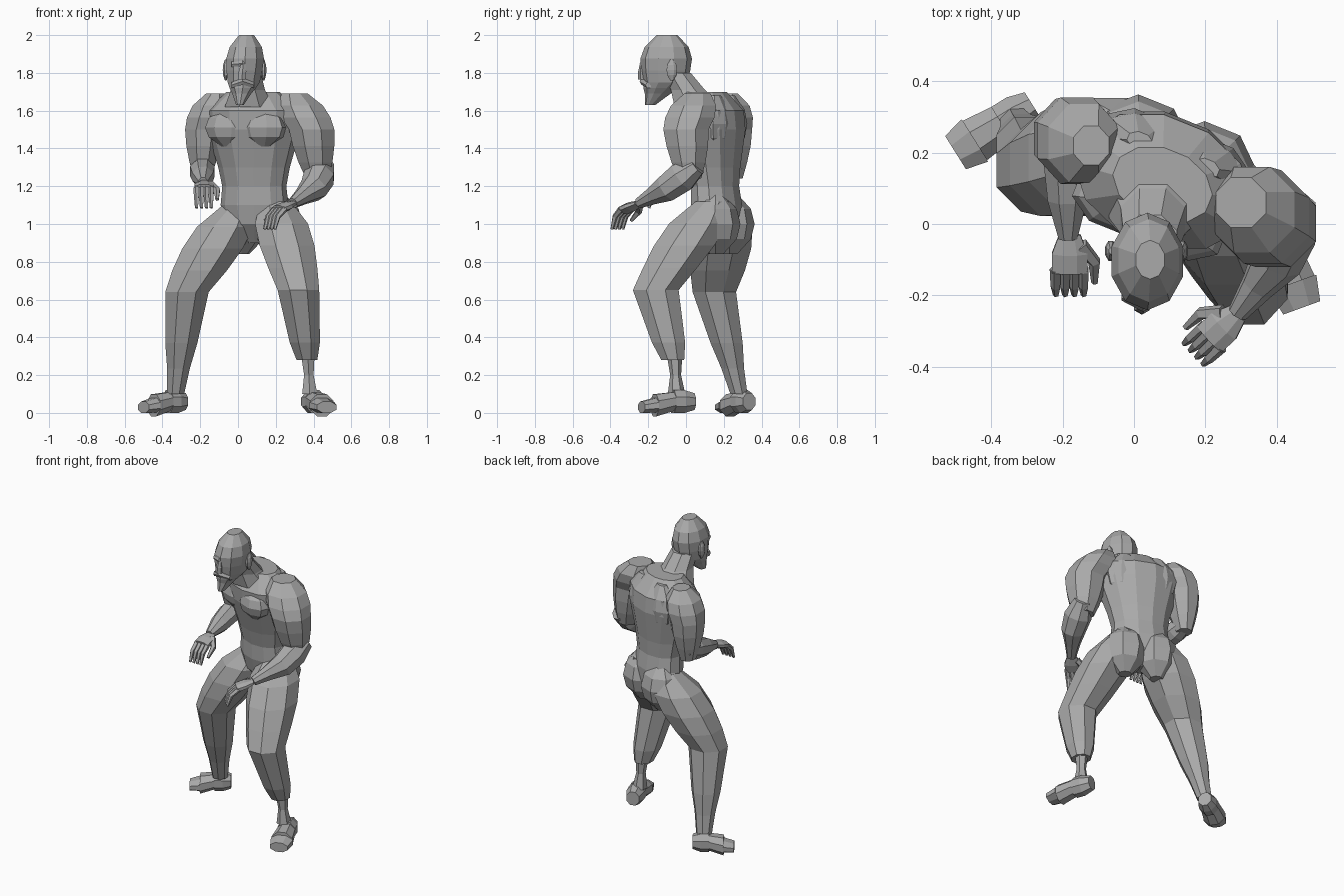
import bpy, bmesh
from math import sin, cos, pi, radians
from mathutils import Vector

cube = bpy.data.objects.get("Cube")
if cube:
    bpy.data.objects.remove(cube, do_unlink=True)

UP = Vector((0, 0, 1))
ACROSS = Vector((1, 0, 0))
TWIST = radians(22)  # the trunk turns toward its right
TURNED = Vector((cos(TWIST), -sin(TWIST), 0))
FORWARD = TURNED.cross(UP)

clay = bpy.data.materials.new("clay grey")
clay.use_nodes = True
clay.diffuse_color = (.4, .4, .4, 1)
clay.node_tree.nodes["Principled BSDF"].inputs["Base Color"].default_value = clay.diffuse_color


def point_along(joints, fraction):
    """Point on the polyline through the joints, each bone taking an equal share."""
    bones = len(joints) - 1
    bone = min(int(fraction * bones), bones - 1)
    return joints[bone].lerp(joints[bone + 1], fraction * bones - bone)


def make_ring(bm, centre, normal, side, width, depth, sides):
    u = (side - normal * side.dot(normal)).normalized()
    v = normal.cross(u)
    grow = 1 / cos(pi / sides)
    angles = [(k + .5) * 2 * pi / sides for k in range(sides)]
    return [bm.verts.new(centre + grow * (u * width * cos(a) + v * depth * sin(a))) for a in angles]


def limb(name, joints, girths, squash=1, sides=8, side=ACROSS, normal=UP):
    """Skin evenly spaced rings along the joints; normal=None makes them follow the path."""
    joints = [Vector(joint) for joint in joints]
    last = len(girths) - 1
    centres = [point_along(joints, i / last) for i in range(last + 1)]
    bm = bmesh.new()
    rings = []
    for i, girth in enumerate(girths):
        facing = normal or (centres[min(i + 1, last)] - centres[max(i - 1, 0)]).normalized()
        rings.append(make_ring(bm, centres[i], facing, side, girth, girth * squash, sides))
    for lower, upper in zip(rings, rings[1:]):
        for k in range(sides):
            n = (k + 1) % sides
            bm.faces.new((lower[k], lower[n], upper[n], upper[k]))
    bm.faces.new(rings[0])
    bm.faces.new(rings[-1])
    bmesh.ops.recalc_face_normals(bm, faces=bm.faces)
    mesh = bpy.data.meshes.new(name)
    bm.to_mesh(mesh)
    bm.free()
    mesh.materials.append(clay)
    part = bpy.data.objects.new(name, mesh)
    bpy.context.collection.objects.link(part)


def blob(name, centre, width, depth, height, side=ACROSS):
    """Faceted muscle or ear: a spindle with evenly spaced rings."""
    centre = Vector(centre)
    girths = [width * f for f in (.3, .85, 1, .85, .3)]
    limb(name, [centre - UP * height, centre + UP * height], girths, depth / width, side=side)


def foot(name, heel, toe):
    """Wedge with a flat sole, tallest under the ankle."""
    heel, toe = Vector(heel), Vector(toe)
    heading = (toe - heel).normalized()
    bm_side = heading.cross(UP)
    heel_top, ankle, instep = heel + UP * .06, heel.lerp(toe, .4) + UP * .06, heel.lerp(toe, .75) + UP * .04
    limb(name + "_heel", [heel_top, ankle], [.04, .055, .055], 1.1, side=bm_side, normal=heading)
    limb(name + "_instep", [ankle, instep], [.055, .065], .9, side=bm_side, normal=heading)
    limb(name + "_toes", [instep, toe + UP * .03], [.07, .055], .55, side=bm_side, normal=heading)


def hand(name, wrist, heading, thumb_side):
    wrist = Vector(wrist)
    ahead = Vector(heading).normalized()
    inward = Vector(thumb_side).normalized()
    limb(name + "_palm", [wrist, wrist + ahead * .11], [.03, .05, .05], .45, side=inward, normal=None)
    for k, label in enumerate(("little", "ring", "middle", "index")):
        base = wrist + ahead * .1 + inward * (k - 1.5) * .026
        knuckle = base + ahead * .05 - UP * .025
        tip = knuckle + ahead * .025 - UP * .06
        limb(f"{name}_{label}_finger", [base, knuckle, tip], [.014, .012, .007],
             sides=5, side=inward, normal=None)
    root = wrist + ahead * .03 + inward * .03
    bend = root + ahead * .05 + inward * .04 - UP * .02
    tip = bend + ahead * .06 - UP * .03
    limb(name + "_thumb", [root, bend, tip], [.018, .015, .008], sides=5, side=inward, normal=None)


# Trunk
limb("torso", [(.09, .18, .9), (.08, .11, 1.7)],
     [.06, .16, .18, .17, .19, .22, .25, .25, .14], .7, sides=12, side=TURNED)
for label, sign in (("right", -1), ("left", 1)):
    middle = Vector((.08, .12, 0)) + TURNED * sign * .1
    blob(label + "_pectoral", middle + FORWARD * -.1 + UP * 1.51 if FORWARD.y > 0
         else middle + FORWARD * .1 + UP * 1.51, .12, .08, .1, TURNED)
    blob(label + "_shoulder_blade", middle - FORWARD * .08 + UP * 1.53, .12, .08, .15, TURNED)
    blob(label + "_buttock", middle - FORWARD * .08 + UP, .13, .12, .16, TURNED)

# Head and neck
limb("neck", [(.06, .07, 1.62), (.045, -.05, 1.8)], [.13, .09, .075])
limb("head", [(.01, -.19, 1.63), (.03, -.11, 1.75), (.045, -.1, 2)],
     [.02, .035, .05, .07, .085, .095, .1, .085, .04], 1.3, sides=10)
limb("nose", [(.02, -.23, 1.765), (.028, -.23, 1.85)], [.02, .02, .012], sides=6)
for label, z, drop in (("brow", 1.85, .005), ("moustache", 1.755, .02)):
    centre = Vector((.025, -.225, z))
    spread = ACROSS * .06 - FORWARD.project(Vector((0, 1, 0))) * .03 - UP * drop
    mirrored = Vector((-spread.x, spread.y, spread.z))
    limb(label, [centre + mirrored, centre, centre + spread], [.015, .018, .015],
         sides=6, side=UP, normal=ACROSS)
for label, x in (("right", -.065), ("left", .135)):
    blob(label + "_ear", (x, -.075, 1.815), .016, .028, .055)

# Right leg, set back with the foot turned out
limb("right_leg", [(0, .22, 1.1), (-.27, .15, .64), (-.33, .28, .1)],
     [.08, .15, .16, .145, .115, .1, .085, .06, .045])
foot("right_foot", (-.285, .335, 0), (-.5, .2, 0))

# Left leg, stepping forward on a slim ankle
limb("left_leg", [(.2, .14, 1.12), (.32, -.16, .65), (.365, -.07, .28)],
     [.08, .14, .145, .13, .11, .1, .09, .08, .055], 1.1)
limb("left_ankle", [(.37, -.06, .3), (.38, -.05, .1)], [.035, .025, .04], sides=6)
foot("left_foot", (.37, .04, 0), (.47, -.235, 0))

# Right arm, elbow drawn back
limb("right_upper_arm", [(-.12, .22, 1.69), (-.18, .24, 1.5), (-.19, .25, 1.24)],
     [.05, .1, .11, .1, .09, .07, .045], 1.1)
limb("right_forearm", [(-.19, .29, 1.31), (-.185, -.04, 1.22)], [.045, .065, .055, .026], normal=None)
hand("right_hand", (-.18, -.03, 1.22), (0, -1, -.3), (1, 0, 0))

# Left arm, reaching forward and across
limb("left_upper_arm", [(.3, .06, 1.69), (.39, 0, 1.5), (.42, .02, 1.24)],
     [.07, .12, .13, .12, .11, .09, .06])
limb("left_forearm", [(.46, .06, 1.31), (.4, -.1, 1.19), (.29, -.25, 1.11)],
     [.05, .08, .07, .045, .027], normal=None)
hand("left_hand", (.29, -.25, 1.11), (-.7, -.65, -.3), (-.65, .7, 0))
